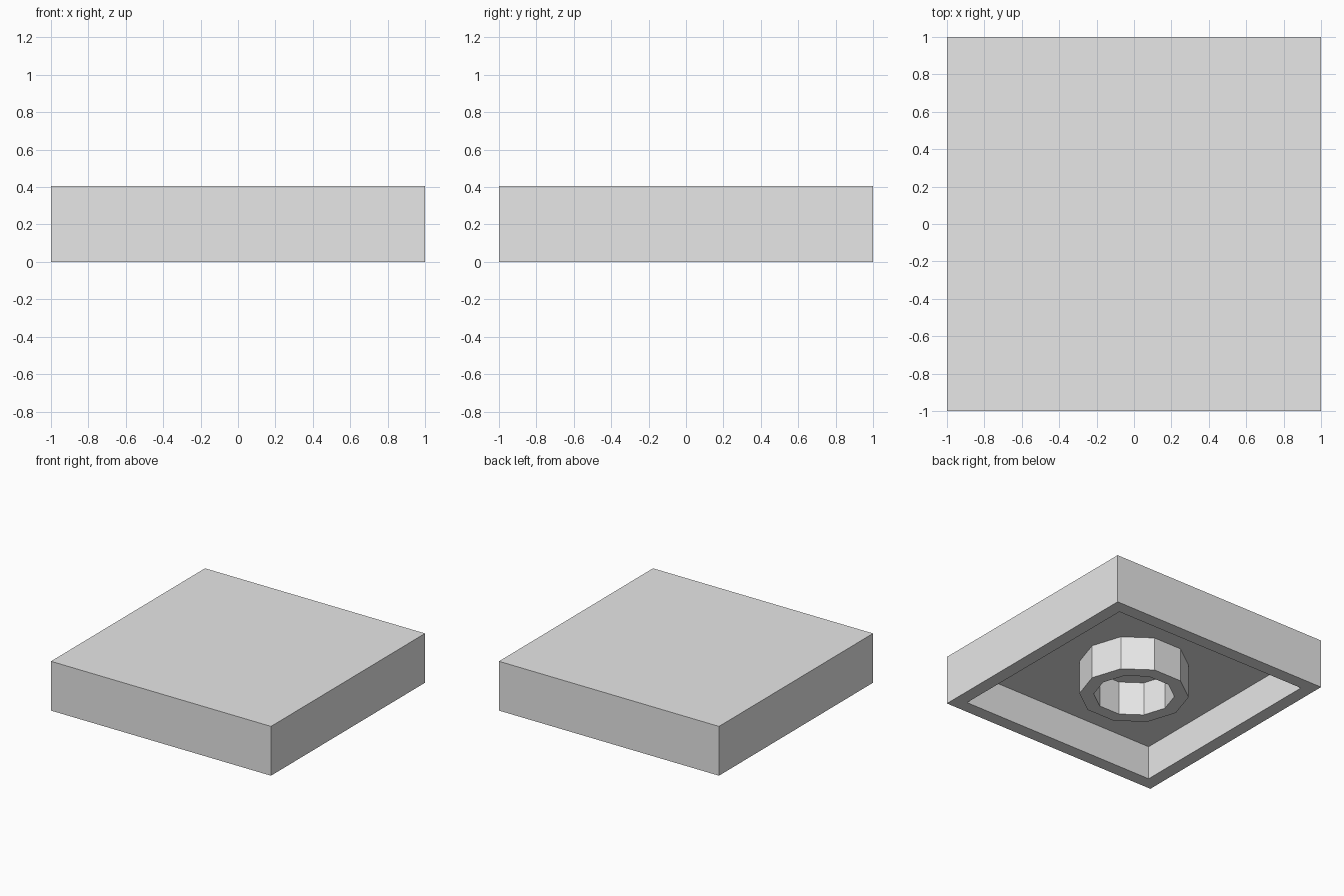
import bpy
import bmesh
import math

cube = bpy.data.objects.get("Cube")
if cube:
    bpy.data.objects.remove(cube, do_unlink=True)

HEIGHT = 0.405    # overall height
CEILING = 0.278   # underside of the roof
INNER = 0.848     # half width of the cavity

grey = bpy.data.materials.new("light_grey")
grey.use_nodes = True
grey.diffuse_color = (0.8, 0.8, 0.8, 1)
grey.node_tree.nodes["Principled BSDF"].inputs["Base Color"].default_value = grey.diffuse_color


def add_object(name, bm):
    bmesh.ops.recalc_face_normals(bm, faces=bm.faces)
    mesh = bpy.data.meshes.new(name)
    bm.to_mesh(mesh)
    bm.free()
    mesh.materials.append(grey)
    obj = bpy.data.objects.new(name, mesh)
    bpy.context.collection.objects.link(obj)
    return obj


# Tile shell: a box whose bottom face is inset and pushed up into a cavity
bm = bmesh.new()
bmesh.ops.create_cube(bm, size=2)
for v in bm.verts:
    v.co.z = HEIGHT if v.co.z > 0 else 0
bm.normal_update()
bottom = min(bm.faces, key=lambda f: f.calc_center_median().z)
bmesh.ops.inset_region(bm, faces=[bottom], thickness=1 - INNER)
roof = bmesh.ops.extrude_face_region(bm, geom=[bottom])["geom"]
if bottom.is_valid:
    bmesh.ops.delete(bm, geom=[bottom], context="FACES_ONLY")
for v in roof:
    if isinstance(v, bmesh.types.BMVert):
        v.co.z = CEILING
add_object("tile_shell", bm)

# Ten-sided hollow tube: a rectangular wall profile spun around the centre
bm = bmesh.new()
profile = [(0.304, CEILING), (0.304, 0), (0.412, 0), (0.412, CEILING)]
verts = [bm.verts.new((r, 0, z)) for r, z in profile]
edges = [bm.edges.new(pair) for pair in zip(verts, verts[1:])]
bmesh.ops.spin(bm, geom=verts + edges, cent=(0, 0, 0), axis=(0, 0, 1),
               angle=math.tau, steps=10, use_merge=True)
bmesh.ops.remove_doubles(bm, verts=bm.verts, dist=0.0001)
add_object("underside_tube", bm)
